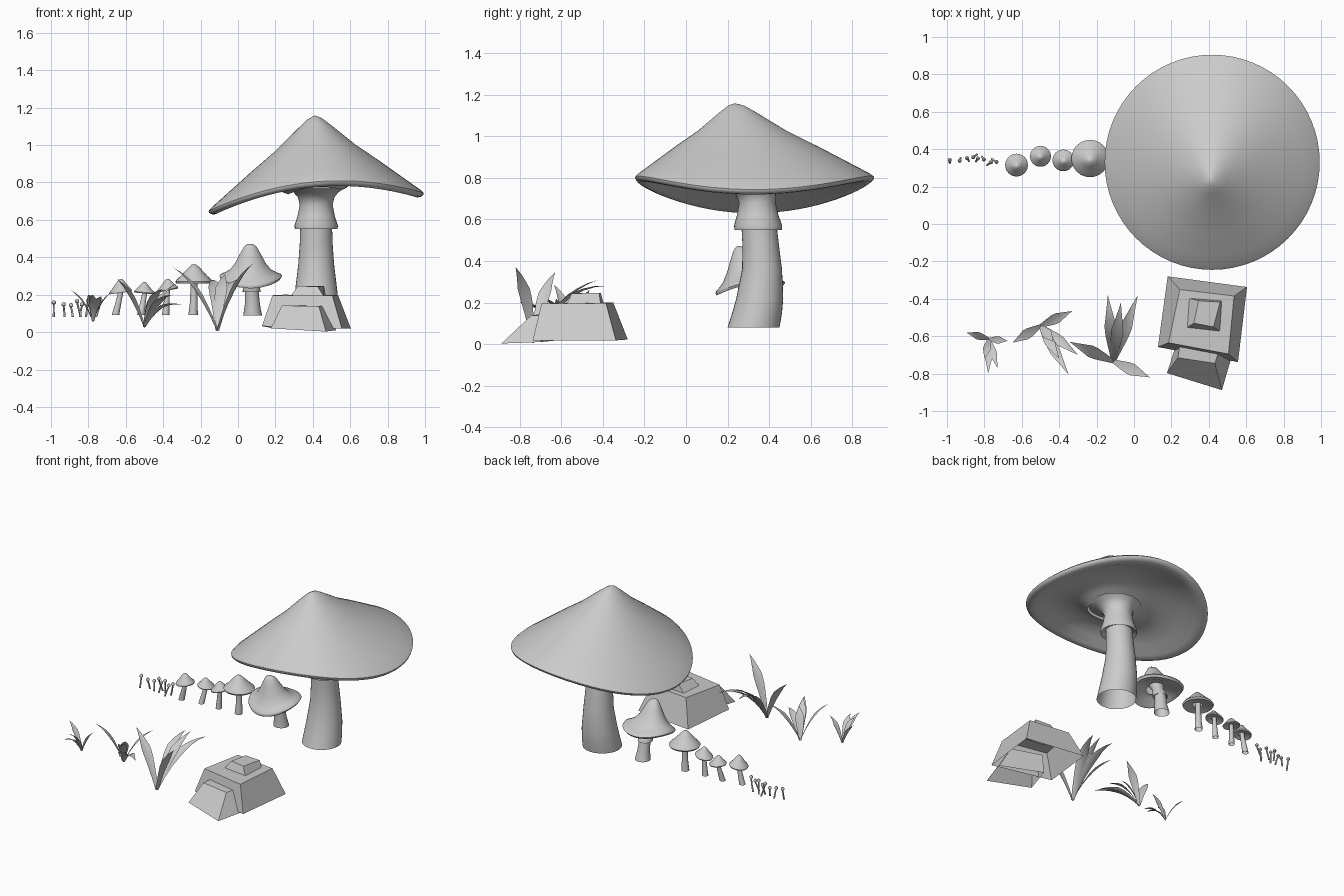
import bpy, bmesh
from math import sin, cos, pi, radians
from mathutils import Vector


def finish(name, bm, smooth=True):
    me = bpy.data.meshes.new(name)
    bm.to_mesh(me)
    bm.free()
    ob = bpy.data.objects.new(name, me)
    bpy.context.collection.objects.link(ob)
    if smooth:
        bpy.ops.object.select_all(action='DESELECT')
        ob.select_set(True)
        bpy.context.view_layer.objects.active = ob
        bpy.ops.object.shade_smooth_by_angle(angle=radians(50))
    return ob


def loft(name, rings, smooth=True, close_top=True, flip=False):
    """Join closed rings of points from bottom to top; the bottom stays open."""
    bm = bmesh.new()
    vs = [[bm.verts.new(p) for p in ring] for ring in rings]
    n = len(vs[0])
    for a, b in zip(vs, vs[1:]):
        for i in range(n):
            j = (i + 1) % n
            bm.faces.new((a[i], a[j], b[j], b[i]))
    if close_top:
        bm.faces.new(vs[-1])
    if flip:
        bmesh.ops.reverse_faces(bm, faces=bm.faces)
    return finish(name, bm, smooth)


def stem(name, path, n=16, close_top=False):
    """Path points are x, y, z, radius."""
    loft(name, [[(x + r * cos(2 * pi * i / n), y + r * sin(2 * pi * i / n), z)
                 for i in range(n)] for x, y, z, r in path], True, close_top)


def cap(name, centre, apex, R, rim, dev, profile, n=24):
    """Wavy mushroom cap; dev = rim height change along x, y and as a saddle."""
    rings = []
    for r, t in reversed(profile):
        ring = []
        for i in range(n):
            a = 2 * pi * i / n
            d = dev[0] * cos(a) + dev[1] * sin(a) + dev[2] * cos(2 * a)
            ring.append((centre[0] + R * r * cos(a) + (apex[0] - centre[0]) * (1 - r),
                         centre[1] + R * r * sin(a) + (apex[1] - centre[1]) * (1 - r),
                         rim + t * (apex[2] - rim) + r * d))
        rings.append(ring)
    loft(name, rings)


# Big mushroom
UNDER = [(.996, -.025), (.975, -.05), (.94, -.06), (.88, -.035), (.75, .06), (.6, .12),
         (.45, .14), (.34, .1), (.25, .03)]
cap("big_cap", (.418, .33), (.41, .235, 1.157), .575, .75, (.048, 0, -.054),
    [(.005, 1), (.03, .99), (.07, .965), (.15, .88), (.37, .63), (.6, .41),
     (.85, .16), (.97, .04), (1, 0)] + UNDER, 64)
stem("big_stem", [(.418, .325, .08, .125), (.418, .342, .15, .12), (.418, .355, .22, .113),
                  (.418, .366, .36, .096), (.418, .36, .47, .088), (.418, .352, .565, .085),
                  (.418, .348, .55, .114), (.418, .347, .57, .116), (.418, .345, .62, .1),
                  (.418, .343, .68, .088), (.418, .335, .72, .097), (.416, .32, .75, .122),
                  (.416, .305, .772, .165)], 32)

# Bell mushroom beside it
cap("bell_cap", (.068, .31), (.065, .248, .472), .168, .29, (0, .025, .015),
    [(.01, 1), (.1, .98), (.2, .9), (.33, .68), (.48, .4), (.66, .18), (.85, .07),
     (.97, .02), (1, -.03), (.95, -.1), (.8, -.08), (.5, .1), (.25, .1)], 32)
stem("bell_stem", [(.078, .365, .09, .05), (.077, .357, .15, .04), (.074, .347, .22, .036),
                   (.073, .345, .215, .048), (.072, .34, .235, .046), (.07, .32, .28, .036),
                   (.068, .3, .32, .05)], 20)

# Row of shrinking mushrooms: cap centre, radius, rim z, apex z, tilt, stem foot
DOME = [(.01, 1), (.15, .96), (.4, .68), (.7, .3), (.92, .08), (1, -.05),
        (.95, -.16), (.6, -.05), (.3, 0)]
ROW = [((-.235, .35), .1, .275, .363, (0, 0), (-.24, .35)),
       ((-.378, .34), .058, .23, .285, (.012, 0), (-.387, .34)),
       ((-.5, .362), .056, .215, .268, (-.005, 0), (-.52, .34)),
       ((-.628, .315), .061, .22, .285, (.008, 0), (-.655, .315))]
for k, (c, R, rz, az, tilt, foot) in enumerate(ROW):
    cap(f"row_cap_{k}", c, (c[0], c[1] - R * .1, az), R, rz, tilt + (0,), DOME)
    r = .012 + R * .15
    m = (c[0] * .6 + foot[0] * .4, c[1] * .6 + foot[1] * .4)
    stem(f"row_stem_{k}", [foot + (.092, r * .95), m + (.16, r * .75),
                           c + (rz - .01, r * .65), c + (rz + .015, r * .8)])

# Tiny pin sprouts: head x, y, z and foot offset
PINS = [(-.985, .342, .16, .0), (-.932, .338, .15, .005), (-.893, .352, .145, .01),
        (-.86, .357, .168, .02), (-.835, .35, .15, -.01), (-.803, .345, .17, -.01),
        (-.765, .33, .155, -.02), (-.735, .332, .172, -.025)]
for k, (x, y, z, o) in enumerate(PINS):
    y2 = y - .015 * (-1) ** k
    stem(f"sprout_{k}", [(x + o, y2, .08, .006), (x + o * .5, (y + y2) / 2, .115, .005),
                         (x, y, z - .012, .005), (x, y, z - .008, .011),
                         (x, y, z + .002, .011), (x, y, z + .01, .004)], 8, True)

# Flat-faced rocks, hollow below
loft("main_rock", [[(.128, -.658, .032), (.556, -.738, .018), (.604, -.337, .018), (.18, -.28, .022)],
                   [(.185, -.635, .197), (.505, -.695, .195), (.535, -.385, .197), (.245, -.35, .2)]], False)
loft("top_rock", [[(.28, -.555, .19), (.46, -.575, .19), (.47, -.41, .19), (.29, -.395, .19)],
                  [(.32, -.53, .246), (.425, -.55, .244), (.46, -.418, .246), (.345, -.41, .246)]], False)
loft("front_rock", [[(.176, -.797, .02), (.47, -.888, .003), (.525, -.7, .01), (.24, -.6, .02)],
                    [(.235, -.715, .142), (.432, -.745, .138), (.46, -.66, .14), (.25, -.6, .145)]], False)


def blade(name, base, tip, w, arch=.72, n=7):
    """Folded grass blade, widest past the middle, arching to a pointed tip."""
    a, c = Vector(base), Vector(tip)
    flat = Vector((c.x - a.x, c.y - a.y, 0))
    side = Vector((-flat.y, flat.x, 0)).normalized()
    b = a + flat * .42 + Vector((0, 0, (c.z - a.z) * arch))
    bm = bmesh.new()
    rows = []
    for i in range(n):
        t = i / n
        p = a * (1 - t) ** 2 + b * 2 * t * (1 - t) + c * t * t
        h = w * min(.3 + 1.4 * t, 2.2 * (1 - t))
        up = Vector((0, 0, h * .4))
        rows.append([bm.verts.new(q) for q in (p - side * h + up, p, p + side * h + up)])
    for r, s in zip(rows, rows[1:]):
        for j in (0, 1):
            bm.faces.new((r[j], r[j + 1], s[j + 1], s[j]))
    end = bm.verts.new(c)
    for j in (0, 1):
        bm.faces.new((rows[-1][j], rows[-1][j + 1], end))
    finish(name, bm)


# Grass clumps: base, half width, blade tips (with optional arch)
CLUMPS = [((-.11, -.735, .005), .034, [(-.14, -.38, .28, 1), (.02, -.38, .28, 1), (-.345, -.63, .345),
                                      (.085, -.82, .37), (-.07, -.42, .31, .8)]),
          ((-.5, -.545, .025), .029, [(-.33, -.465, .26), (-.65, -.635, .285), (-.35, -.805, .2, .9),
                                     (-.3, -.7, .145, 1.2), (-.4, -.72, .23, .9),
                                     (-.43, -.63, .22)]),
          ((-.775, -.615, .055), .021, [(-.895, -.58, .225), (-.675, -.625, .215), (-.78, -.8, .2, .9),
                                       (-.73, -.77, .19, .9), (-.8, -.72, .2, .9)])]
for k, (base, w, tips) in enumerate(CLUMPS):
    for j, tip in enumerate(tips):
        blade(f"grass_{k}_blade_{j}", base, tip[:3], w, *tip[3:])
